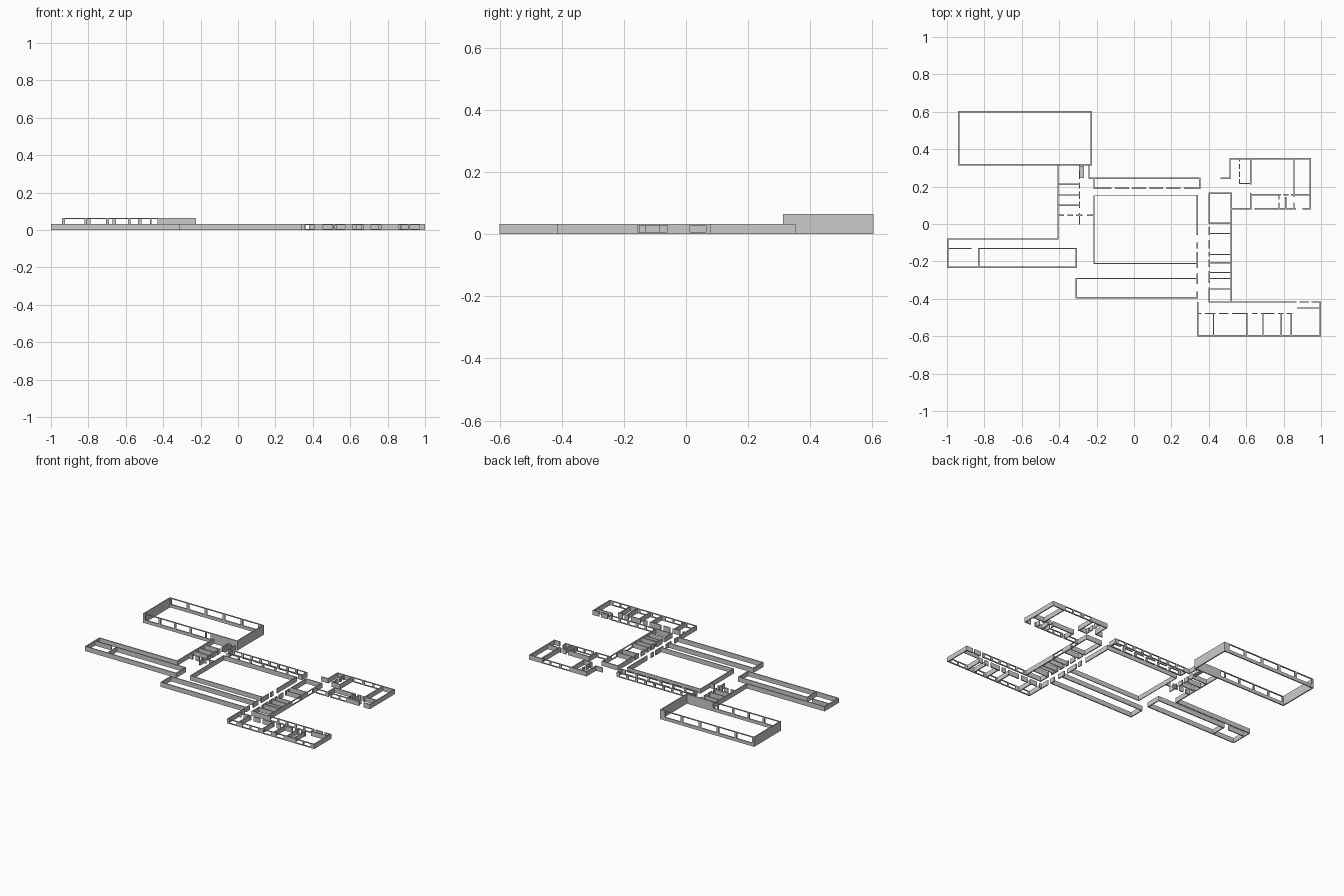
import bpy, bmesh

H = 0.032          # normal wall height
HALL_H = 0.065     # tall hall height
SILL, HEAD = 0.006, 0.027


def add_wall(bm, axis, c, a, b, gaps=(), wins=(), h=H, t=0.007, zs=(SILL, HEAD)):
    """Straight wall along axis at offset c; gaps are full-height doors, wins are window holes."""
    a, b = a - t / 2, b + t / 2
    us = sorted({a, b} | {min(max(e, a), b) for g in list(gaps) + list(wins) for e in g})
    ws = [0, zs[0], zs[1], h] if wins else [0, h]

    def solid(i, j):
        if not (0 <= i < len(us) - 1 and 0 <= j < len(ws) - 1):
            return False
        m = (us[i] + us[i + 1]) / 2
        if any(g[0] < m < g[1] for g in gaps):
            return False
        return not (j == 1 and any(w[0] < m < w[1] for w in wins))

    cache = {}

    def v(u, s, z):
        k = (round(u, 5), s, z)
        if k not in cache:
            d = c + s * t / 2
            cache[k] = bm.verts.new((u, d, z) if axis == 'x' else (d, u, z))
        return cache[k]

    def quad(*p):
        bm.faces.new([v(*q) for q in p])

    for i in range(len(us) - 1):
        for j in range(len(ws) - 1):
            if not solid(i, j):
                continue
            u0, u1, z0, z1 = us[i], us[i + 1], ws[j], ws[j + 1]
            for s in (-1, 1):
                quad((u0, s, z0), (u1, s, z0), (u1, s, z1), (u0, s, z1))
            for di, u in ((-1, u0), (1, u1)):
                if not solid(i + di, j):
                    quad((u, -1, z0), (u, 1, z0), (u, 1, z1), (u, -1, z1))
            for dj, z in ((-1, z0), (1, z1)):
                if not solid(i, j + dj):
                    quad((u0, -1, z), (u1, -1, z), (u1, 1, z), (u0, 1, z))


def build(name, walls):
    bm = bmesh.new()
    for axis, c, a, b, *rest in walls:
        opts = rest[0] if rest else {}
        add_wall(bm, axis, c, a, b, **opts)
    bmesh.ops.recalc_face_normals(bm, faces=bm.faces)
    me = bpy.data.meshes.new(name)
    bm.to_mesh(me)
    bm.free()
    ob = bpy.data.objects.new(name, me)
    bpy.context.collection.objects.link(ob)


def row(start, pitch, width, n):
    return [(start + i * pitch, start + i * pitch + width) for i in range(n)]


def G(*g):
    return {'gaps': g}


def W(*w):
    return {'wins': w}


# tall hall
hall = dict(h=HALL_H, zs=(0.022, 0.060), t=0.008)
build("hall_walls", [
    ('x', 0.599, -0.936, -0.228, dict(hall, wins=row(-0.925, 0.136, 0.118, 5))),
    ('x', 0.317, -0.936, -0.228, dict(hall, wins=row(-0.925, 0.117, 0.103, 4) + [(-0.462, -0.43)])),
    ('y', -0.936, 0.317, 0.599, hall),
    ('y', -0.228, 0.317, 0.599, hall)])

# steps between corridor and hall
steps = [('x', 0.25 + i * 0.008, -0.291, -0.272, {'t': 0.008, 'h': 0.004 * (i + 1)}) for i in range(8)]
build("hall_steps", steps)

# north-west room strip and lobby
build("west_room_walls", [
    ('y', -0.406, -0.08, 0.317),
    ('y', -0.291, 0.0, 0.317, G((0.222, 0.24), (0.175, 0.19), (0.12, 0.135), (0.06, 0.085))),
    ('x', 0.213, -0.406, -0.291), ('x', 0.155, -0.406, -0.291), ('x', 0.101, -0.406, -0.291),
    ('x', 0.047, -0.406, -0.215, G((-0.375, -0.355), (-0.325, -0.31), (-0.275, -0.25))),
    ('y', -0.241, 0.245, 0.317)])

# long west wing
build("west_wing_walls", [
    ('x', -0.08, -0.996, -0.406),
    ('y', -0.996, -0.232, -0.08),
    ('x', -0.232, -0.996, -0.308),
    ('x', -0.131, -0.996, -0.308, G((-0.868, -0.835))),
    ('y', -0.83, -0.232, -0.131),
    ('y', -0.308, -0.232, -0.131)])

# south corridor
build("south_corridor_walls", [
    ('x', -0.291, -0.308, 0.338), ('x', -0.394, -0.308, 0.338),
    ('y', -0.308, -0.394, -0.291)])

# courtyard
build("courtyard_walls", [
    ('x', 0.151, -0.214, 0.338, {'t': 0.005}),
    ('x', -0.211, -0.214, 0.338, {'t': 0.005}),
    ('y', -0.214, -0.211, 0.151, {'t': 0.005}),
    ('y', 0.338, -0.394, 0.151, G((-0.1, -0.06), (-0.15, -0.13), (-0.265, -0.235), (-0.36, -0.32)))])

# north corridor
build("north_corridor_walls", [
    ('x', 0.244, -0.241, 0.352, W(*row(-0.195, 0.068, 0.052, 8))),
    ('x', 0.191, -0.214, 0.352, dict(gaps=row(-0.12, 0.092, 0.018, 5), wins=row(-0.195, 0.092, 0.06, 6))),
    ('y', -0.214, 0.191, 0.244), ('y', 0.352, 0.195, 0.244)])

# east room strip
build("east_room_walls", [
    ('y', 0.402, -0.415, 0.165, G((-0.015, 0.0), (-0.085, -0.06), (-0.15, -0.13),
                                  (-0.19, -0.175), (-0.25, -0.23), (-0.34, -0.315))),
    ('y', 0.52, -0.415, 0.165, W((-0.155, -0.06), (0.013, 0.065))),
    ('x', 0.165, 0.402, 0.52)]
    + [('x', y, 0.402, 0.52, {'t': 0.006}) for y in (0.004, -0.05, -0.164, -0.207, -0.26, -0.292, -0.347)])

# north-east block
build("north_east_walls", [
    ('x', 0.349, 0.513, 0.943, W((0.64, 0.7), (0.72, 0.78), (0.79, 0.845))),
    ('y', 0.943, 0.082, 0.349),
    ('x', 0.082, 0.52, 0.943, dict(gaps=[(0.632, 0.645), (0.865, 0.9)],
                                   wins=[(0.54, 0.61), (0.66, 0.71), (0.72, 0.765)])),
    ('y', 0.513, 0.245, 0.349), ('x', 0.245, 0.465, 0.513),
    ('y', 0.564, 0.217, 0.349, G((0.32, 0.333), (0.28, 0.295), (0.24, 0.25))),
    ('x', 0.217, 0.564, 0.624),
    ('y', 0.624, 0.082, 0.349, G((0.165, 0.21))),
    ('y', 0.855, 0.082, 0.349, G((0.115, 0.145))),
    ('x', 0.157, 0.624, 0.943, G((0.785, 0.8), (0.825, 0.84))),
    ('y', 0.775, 0.082, 0.157, G((0.115, 0.13))),
    ('y', 0.811, 0.082, 0.14)])

# south-east block
build("south_east_walls", [
    ('x', -0.597, 0.341, 0.996, W((0.355, 0.41), (0.455, 0.508), (0.518, 0.573), (0.613, 0.67),
                                  (0.71, 0.765), (0.86, 0.912), (0.92, 0.97))),
    ('x', -0.417, 0.402, 0.996, dict(gaps=[(0.87, 0.885), (0.935, 0.95)],
                                     wins=row(0.54, 0.066, 0.05, 5))),
    ('y', 0.996, -0.597, -0.417), ('y', 0.341, -0.597, -0.42),
    ('x', -0.479, 0.341, 0.845, G((0.36, 0.38), (0.435, 0.455), (0.505, 0.525), (0.61, 0.63),
                                  (0.66, 0.68), (0.75, 0.77), (0.8, 0.815))),
    ('x', -0.449, 0.875, 0.996, {'t': 0.005})]
    + [('y', x, -0.597, -0.479) for x in (0.425, 0.602, 0.69, 0.787, 0.84)])
